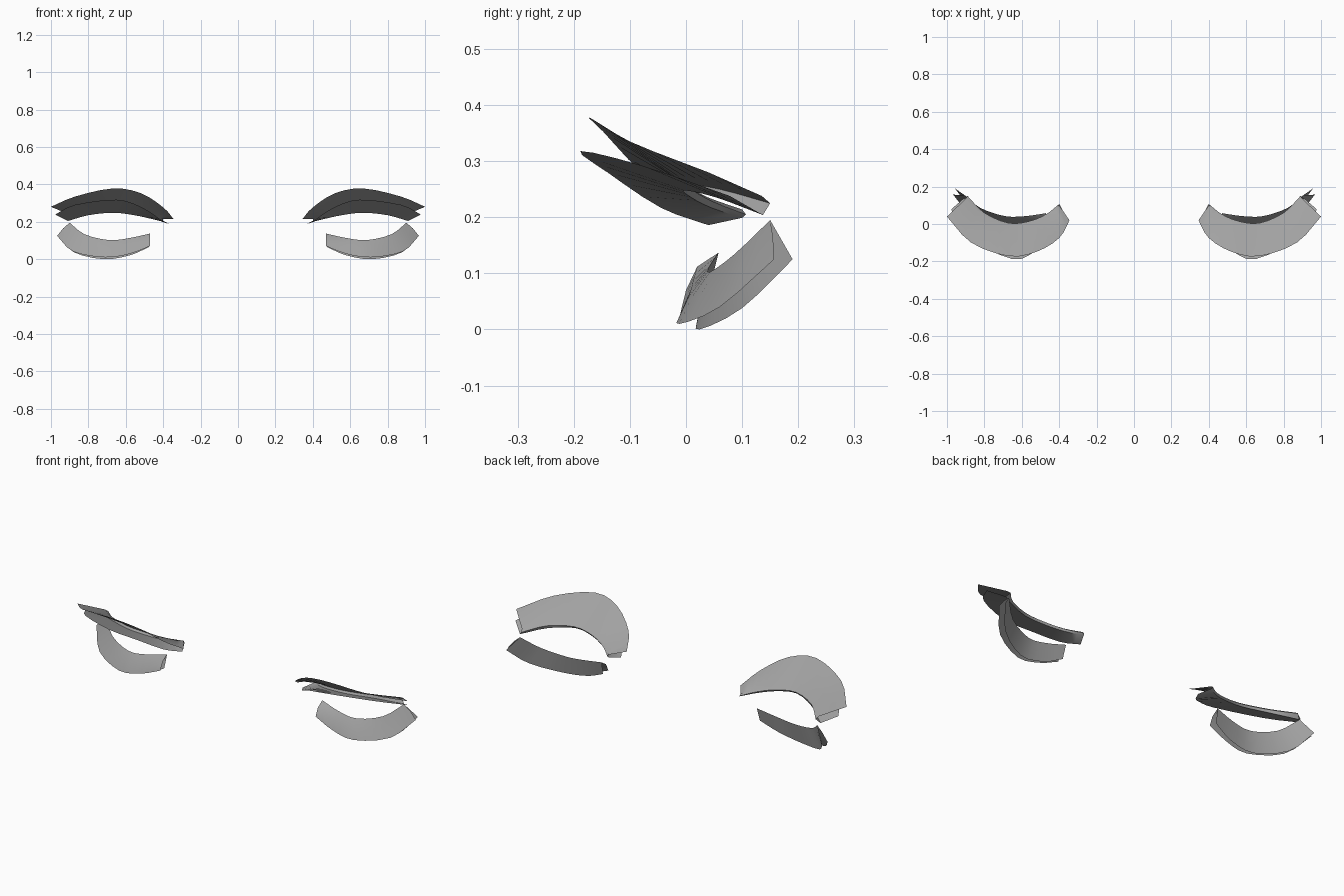
import bpy
import bmesh
from mathutils import Vector

if "Cube" in bpy.data.objects:
    bpy.data.objects.remove(bpy.data.objects["Cube"])

STEPS = 3  # segments between neighbouring control points

grey = bpy.data.materials.new("lash_grey")
grey.diffuse_color = (0.36, 0.36, 0.36, 1)
grey.use_nodes = True
grey.node_tree.nodes["Principled BSDF"].inputs["Base Color"].default_value = grey.diffuse_color


def spline(points):
    """Smooth curve through the control points."""
    p = [Vector(q) for q in points]
    p = [2 * p[0] - p[1]] + p + [2 * p[-1] - p[-2]]
    out = []
    for i in range(1, len(p) - 2):
        a, b, c, d = p[i - 1:i + 3]
        for s in range(STEPS):
            t = s / STEPS
            out.append(0.5 * (2 * b + (c - a) * t + (2 * a - 5 * b + 4 * c - d) * t ** 2
                              + (3 * b - a - 3 * c + d) * t ** 3))
    return out + [p[-2]]


def lash(name, rows):
    """Folded open strip lofted across the rows, one on each side."""
    bm = bmesh.new()
    grid = [[bm.verts.new(v) for v in spline(r)] for r in rows]
    for r0, r1 in zip(grid, grid[1:]):
        for i in range(len(r0) - 1):
            bm.faces.new((r0[i], r0[i + 1], r1[i + 1], r1[i]))
    bmesh.ops.recalc_face_normals(bm, faces=bm.faces)
    mesh = bpy.data.meshes.new(name)
    bm.to_mesh(mesh)
    bm.free()
    mesh.materials.append(grey)
    ob = bpy.data.objects.new(name, mesh)
    bpy.context.collection.objects.link(ob)
    bpy.ops.object.select_all(action='DESELECT')
    ob.select_set(True)
    bpy.context.view_layer.objects.active = ob
    bpy.ops.object.shade_smooth_by_angle(angle=0.7)
    ob.modifiers.new("mirror", 'MIRROR').use_mirror_merge = False


# Upper lashes: top tip, top root, fold, under root, under tip
lash("upper_lashes", [
    [(1.0, .04, .28), (.87, -.10, .335), (.67, -.172, .378), (.52, -.148, .353), (.40, -.075, .277), (.345, .02, .215)],
    [(.90, .135, .238), (.80, .045, .262), (.67, -.01, .27), (.56, 0, .257), (.47, .04, .235), (.40, .10, .214)],
    [(.89, .15, .225), (.80, .06, .25), (.67, .005, .258), (.56, .015, .246), (.47, .052, .226), (.40, .107, .205)],
    [(.91, .137, .204), (.80, .055, .235), (.67, -.003, .248), (.56, .008, .236), (.47, .045, .217), (.395, .10, .199)],
    [(.978, .078, .238), (.87, -.075, .291), (.65, -.188, .318), (.52, -.14, .28), (.42, -.045, .217), (.365, .04, .186)],
])

# Lower lashes: front tip, front middle, root fold, back tip
lash("lower_lashes", [
    [(.967, .157, .125), (.88, .06, .04), (.71, -.012, .01), (.58, -.01, .028), (.47, 0, .07)],
    [(.935, .155, .165), (.85, .075, .09), (.70, .01, .057), (.58, .01, .075), (.47, .02, .112)],
    [(.90, .15, .195), (.82, .085, .133), (.69, .042, .102), (.58, .042, .113), (.47, .058, .137)],
    [(.957, .19, .125), (.88, .10, .038), (.72, .024, 0), (.58, .022, .02), (.475, .04, .065)],
])
